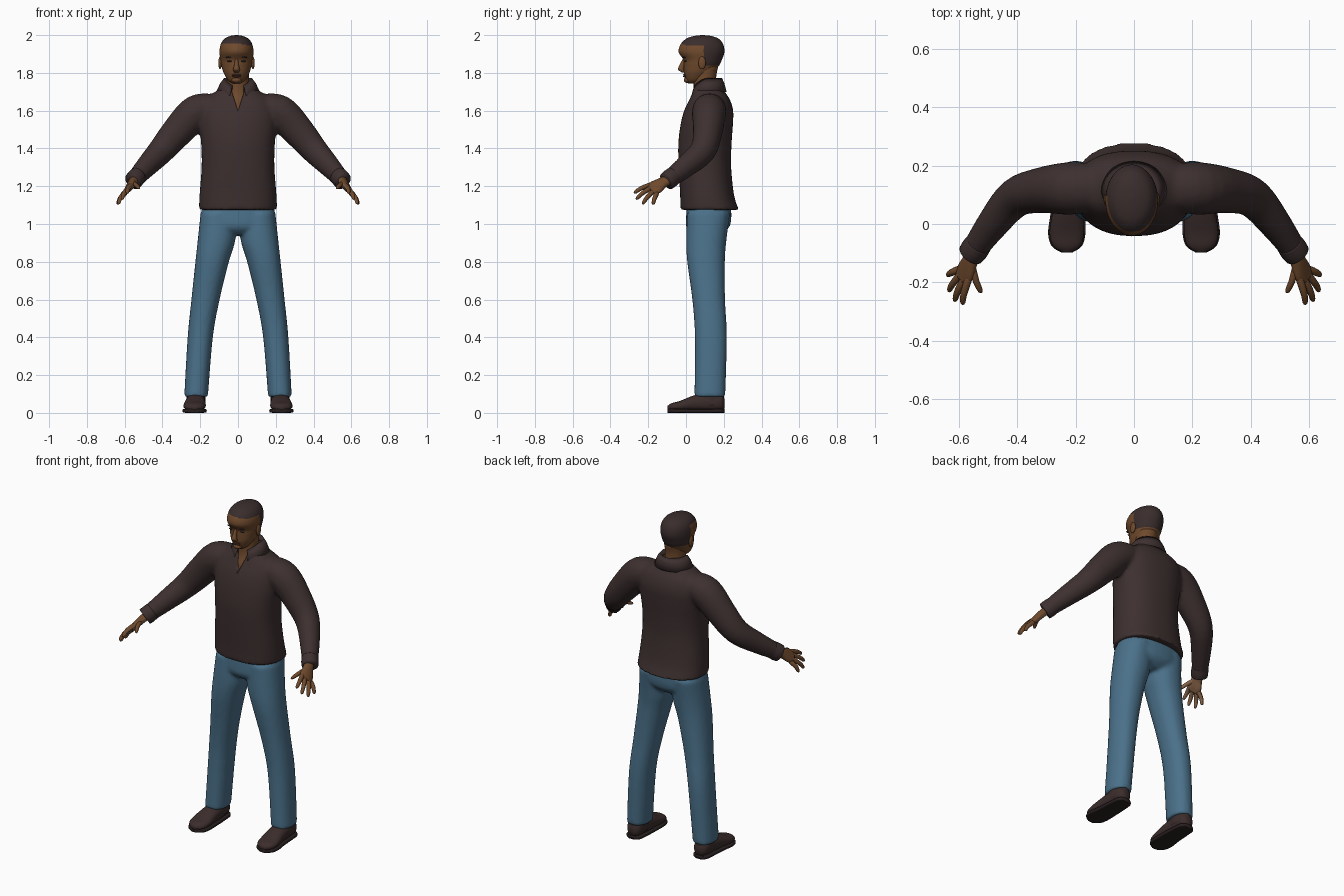
import bpy, bmesh, math
from mathutils import Vector, Matrix

cube = bpy.data.objects.get("Cube")
if cube:
    bpy.data.objects.remove(cube)

X, Y, Z = Vector((1, 0, 0)), Vector((0, 1, 0)), Vector((0, 0, 1))


def material(name, *rgb):
    m = bpy.data.materials.new(name)
    m.use_nodes = True
    m.diffuse_color = (*rgb, 1)
    m.node_tree.nodes["Principled BSDF"].inputs["Base Color"].default_value = (*rgb, 1)
    return m


skin = material("brown skin", .16, .068, .026)
palm_skin = material("light palm skin", .27, .14, .075)
lip = material("dark lip", .09, .035, .02)
hair = material("dark hair", .042, .026, .026)
cloth = material("dark brown cloth", .047, .029, .029)
denim = material("blue denim", .07, .165, .255)
leather = material("shoe leather", .044, .026, .025)
rubber = material("dark sole", .022, .014, .014)


def finish(name, bm, *mats):
    bmesh.ops.recalc_face_normals(bm, faces=bm.faces)
    for f in bm.faces:
        f.smooth = True
    me = bpy.data.meshes.new(name)
    bm.to_mesh(me)
    bm.free()
    ob = bpy.data.objects.new(name, me)
    bpy.context.collection.objects.link(ob)
    for m in mats:
        me.materials.append(m)
    return ob


def spline(rows, steps):
    # smooth interpolation through all rows
    out = []
    for i in range(len(rows) - 1):
        a, b, c, d = (rows[min(max(i + k, 0), len(rows) - 1)] for k in (-1, 0, 1, 2))
        for j in range(steps):
            t = j / steps
            out.append([q + .5 * t * (r - p + t * (2 * p - 5 * q + 4 * r - s
                        + t * (3 * (q - r) + s - p))) for p, q, r, s in zip(a, b, c, d)])
    return out + [list(rows[-1])]


def loft(bm, rows, ref, axis=None, power=2, sides=24, steps=4, sx=1):
    # each row: x, y, z, radius across ref, radius along ref
    rows = spline([(r[0] * sx, *r[1:]) for r in rows], steps)
    pts = [Vector(r[:3]) for r in rows]
    loops = []
    for i, r in enumerate(rows):
        t = axis or (pts[min(i + 1, len(pts) - 1)] - pts[max(i - 1, 0)]).normalized()
        up = (ref - t * ref.dot(t)).normalized()
        side = t.cross(up)
        ring = []
        for k in range(sides):
            a = math.tau * k / sides
            c, s = (math.copysign(abs(v) ** (2 / power), v) for v in (math.cos(a), math.sin(a)))
            ring.append(bm.verts.new(pts[i] + side * c * max(r[3], .002) + up * s * max(r[4], .002)))
        loops.append(ring)
    for a, b in zip(loops, loops[1:]):
        for k in range(sides):
            n = (k + 1) % sides
            bm.faces.new((a[k], a[n], b[n], b[k]))
    bm.faces.new(loops[0])
    bm.faces.new(loops[-1])


def stack(bm, rows, x=0, **kw):
    # upright loft; rows: height, centre y, half width, half depth
    loft(bm, [(x, cy, z, rx, ry) for z, cy, rx, ry in rows], Y, axis=Z, **kw)


def ball(bm, centre, size):
    bmesh.ops.create_uvsphere(bm, u_segments=16, v_segments=10, radius=1,
                              matrix=Matrix.Translation(centre) @ Matrix.Diagonal((*size, 1)))


def blend(ob, voxel, rounds):
    mod = ob.modifiers.new("blend", 'REMESH')
    mod.mode, mod.voxel_size, mod.use_smooth_shade = 'VOXEL', voxel, True
    mod = ob.modifiers.new("soften", 'SMOOTH')
    mod.factor, mod.iterations = .5, rounds


# Shirt: torso and sleeves blended into one skin
bm = bmesh.new()
stack(bm, [(1.075, .125, .207, .155), (1.15, .112, .204, .143), (1.3, .1, .193, .139),
           (1.42, .1, .195, .141), (1.52, .109, .205, .139), (1.6, .12, .205, .13),
           (1.66, .125, .18, .107), (1.7, .12, .12, .085), (1.74, .115, .075, .07)],
      power=2.3, sides=40)
sleeve = [(.12, .125, 1.62, .08, .07), (.22, .122, 1.592, .09, .092), (.32, .115, 1.49, .078, .084),
          (.405, .09, 1.39, .068, .072), (.48, .005, 1.31, .056, .06), (.552, -.095, 1.232, .043, .046)]
for s in (1, -1):
    loft(bm, sleeve, Z, sx=s)
shirt = finish("shirt", bm, cloth)
blend(shirt, .011, 5)

# Open neckline
bm = bmesh.new()
tri = [bm.verts.new(p) for p in ((0, -.2, 1.6), (.055, -.2, 1.77), (-.055, -.2, 1.77))]
face = bm.faces.new(tri)
new = bmesh.ops.extrude_face_region(bm, geom=[face])["geom"]
bmesh.ops.translate(bm, vec=(0, .29, 0), verts=[v for v in new if isinstance(v, bmesh.types.BMVert)])
cutter = finish("neckline_cutter", bm, cloth)
cutter.hide_render = True
cutter.hide_set(True)
cut = shirt.modifiers.new("neckline", 'BOOLEAN')
cut.operation, cut.object = 'DIFFERENCE', cutter

# Folded collar, open at the front with drooping points
bm = bmesh.new()
rows = []
for i in range(41):
    a = .42 + (math.tau - .84) * i / 40
    droop = max(0, math.cos(a)) ** 2
    rows.append([bm.verts.new((r * math.sin(a), .115 - d * math.cos(a), z - droop * drop))
                 for r, d, z, drop in ((.066, .068, 1.72, .04), (.074, .076, 1.772, .045),
                                       (.095, .088, 1.745, .05), (.115, .1, 1.7, .05))])
for a, b in zip(rows, rows[1:]):
    for k in range(3):
        bm.faces.new((a[k], a[k + 1], b[k + 1], b[k]))
collar = finish("collar", bm, cloth)
collar.modifiers.new("thickness", 'SOLIDIFY').thickness = .008

# Trousers
bm = bmesh.new()
stack(bm, [(1.12, .122, .188, .115), (1.03, .12, .192, .12), (.98, .115, .16, .112),
           (.945, .11, .07, .075)], power=2.3, sides=32)
leg = [(.105, .12, 1.06, .093, .114), (.113, .108, .92, .1, .107), (.137, .106, .8, .089, .1),
       (.172, .12, .6, .075, .087), (.2, .132, .4, .067, .085), (.222, .126, .085, .063, .082)]
for s in (1, -1):
    loft(bm, leg, Y, axis=Z, power=2.2, sx=s)
blend(finish("trousers", bm, denim), .011, 5)

# Shoes
upper = [(.225, .203, .05, .02, .025), (.225, .18, .056, .043, .044), (.225, .11, .056, .05, .048),
         (.226, .04, .05, .054, .042), (.23, -.03, .037, .059, .027), (.23, -.075, .032, .047, .02),
         (.23, -.097, .027, .015, .011)]
for s, side in ((1, "left"), (-1, "right")):
    bm = bmesh.new()
    loft(bm, upper, Z, axis=Y, power=2.3, sx=s)
    stack(bm, [(.04, .13, .05, .07), (.085, .13, .05, .072), (.11, .13, .048, .068)], x=.223 * s)
    finish(side + "_shoe", bm, leather)
    bm = bmesh.new()
    loft(bm, [(x, y, .011, r + .005, .011) for x, y, z, r, h in upper], Z, axis=Y, power=5, sx=s)
    finish(side + "_sole", bm, rubber)

# Hands: flat palm, four fingers and a thumb
fingers = [((.57, -.2, 1.203), (.586, -.275, 1.163)), ((.586, -.197, 1.184), (.613, -.264, 1.13)),
           ((.6, -.18, 1.166), (.633, -.23, 1.105)), ((.605, -.158, 1.155), (.637, -.175, 1.103))]
thumb = ((.553, -.15, 1.215), (.522, -.235, 1.188))
for s, side in ((1, "left"), (-1, "right")):
    bm = bmesh.new()
    across = Vector((.035 * s, .045, -.045))
    loft(bm, [(.545, -.085, 1.238, .024, .026), (.56, -.125, 1.218, .022, .032),
              (.575, -.16, 1.195, .019, .042), (.588, -.188, 1.178, .014, .038)], across, sx=s)
    for base, tip in fingers + [thumb]:
        a, b = Vector(base), Vector(tip)
        bow = Vector((.004, 0, .006))
        loft(bm, [(*(a.lerp(b, t) + bow * math.sin(math.pi * t)), r, r) for t, r in
                  ((-.25, .012), (.1, .013), (.55, .0115), (.9, .009), (1, .003))],
             across, sides=10, steps=3, sx=s)
    bmesh.ops.recalc_face_normals(bm, faces=bm.faces)
    inward = Vector((-.8 * s, 0, -.6))
    for f in bm.faces:
        f.material_index = int(f.normal.dot(inward) > .45)
    finish(side + "_hand", bm, skin, palm_skin)
    # Cuff band
    bm = bmesh.new()
    loft(bm, [(.53, -.065, 1.256, .046, .049), (.545, -.086, 1.239, .048, .051),
              (.557, -.102, 1.226, .046, .049)], Z, sx=s)
    finish(side + "_cuff", bm, cloth)

# Neck and upper chest
bm = bmesh.new()
stack(bm, [(1.55, .07, .07, .06), (1.64, .08, .062, .06), (1.7, .1, .059, .061),
           (1.78, .1, .058, .06), (1.83, .105, .06, .065)])
finish("neck", bm, skin)

# Head, with hair over the crown and back
HX = -.008
bm = bmesh.new()
stack(bm, [(1.745, .04, .022, .028), (1.762, .05, .046, .05), (1.8, .066, .068, .077),
           (1.84, .082, .08, .094), (1.87, .088, .085, .102), (1.91, .082, .09, .121),
           (1.95, .084, .084, .113), (1.98, .087, .064, .087), (1.995, .088, .034, .047),
           (2, .088, .004, .004)], x=HX, sides=64, steps=8)
for f in bm.faces:
    c = f.calc_center_median()
    crown = c.z > 1.955 - .15 * max(0, c.x)
    back = c.y > .092 and c.z > 1.84
    f.material_index = int(crown or back)
finish("head", bm, skin, hair)

# Face
bm = bmesh.new()
loft(bm, [(HX, -.008, 1.875, .008, .008), (HX, -.02, 1.845, .011, .013),
          (HX, -.026, 1.818, .018, .016), (HX, -.012, 1.803, .012, .01)], Y, axis=Z)
ball(bm, (HX, .008, 1.762), (.026, .02, .016))
finish("nose_and_chin", bm, skin)
bm = bmesh.new()
for z in (1.781, 1.789):
    ball(bm, (HX, -.005, z), (.025, .011, .005))
finish("lips", bm, lip)
for s, side in ((1, "left"), (-1, "right")):
    bm = bmesh.new()
    ball(bm, (HX + .087 * s, .085, 1.853), (.009, .02, .034))
    finish(side + "_ear", bm, skin)
    bm = bmesh.new()
    ball(bm, (HX + .036 * s, -.003, 1.862), (.014, .006, .005))
    ball(bm, (HX + .037 * s, -.009, 1.882), (.02, .007, .004))
    finish(side + "_eye_and_brow", bm, hair)
